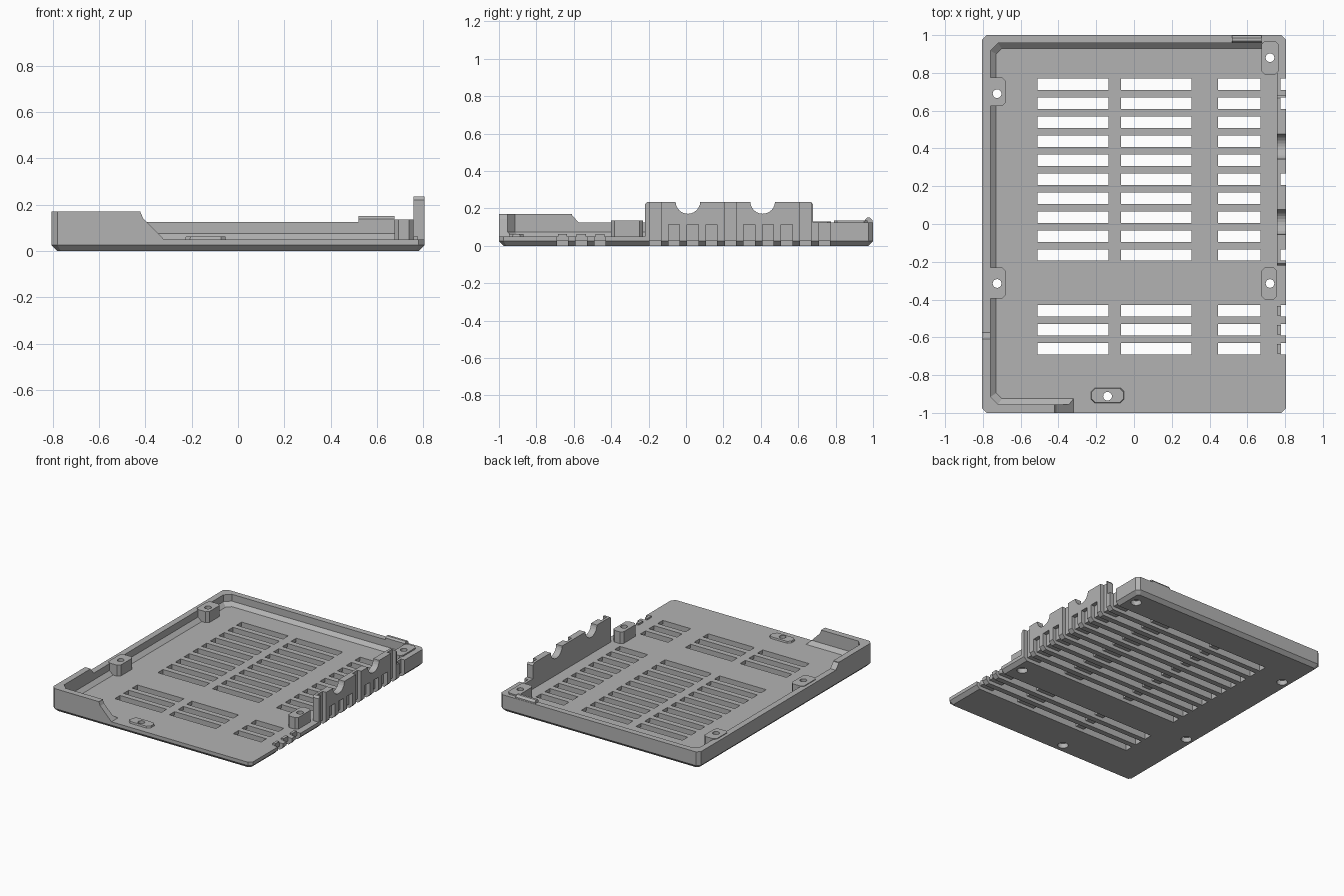
import bpy, bmesh, math

cube = bpy.data.objects.get("Cube")
if cube:
    bpy.data.objects.remove(cube)

grey = bpy.data.materials.new("plain grey")
grey.use_nodes = True
colour = (0.45, 0.45, 0.45, 1)
grey.diffuse_color = colour
grey.node_tree.nodes["Principled BSDF"].inputs["Base Color"].default_value = colour


def build(name, solids):
    """Make one object from solids, each a list of matching rings of points."""
    bm = bmesh.new()
    for rings in solids:
        loops = [[bm.verts.new(p) for p in ring] for ring in rings]
        n = len(loops[0])
        for a, b in zip(loops, loops[1:]):
            for i in range(n):
                j = (i + 1) % n
                bm.faces.new((a[i], a[j], b[j], b[i]))
        bm.faces.new(loops[0][::-1])
        bm.faces.new(loops[-1])
    bmesh.ops.recalc_face_normals(bm, faces=bm.faces)
    mesh = bpy.data.meshes.new(name)
    bm.to_mesh(mesh)
    bm.free()
    mesh.materials.append(grey)
    ob = bpy.data.objects.new(name, mesh)
    bpy.context.collection.objects.link(ob)
    return ob


def rect(x0, x1, y0, y1, z, c=0.0):
    """Rectangle ring at height z, with corners cut by c."""
    if c == 0:
        return [(x0, y0, z), (x1, y0, z), (x1, y1, z), (x0, y1, z)]
    return [(x0 + c, y0, z), (x1 - c, y0, z), (x1, y0 + c, z), (x1, y1 - c, z),
            (x1 - c, y1, z), (x0 + c, y1, z), (x0, y1 - c, z), (x0, y0 + c, z)]


def box(x0, x1, y0, y1, z0, z1, c=0.0):
    return [rect(x0, x1, y0, y1, z0, c), rect(x0, x1, y0, y1, z1, c)]


def along_x(profile, x0, x1):
    return [[(x, y, z) for y, z in profile] for x in (x0, x1)]


def along_y(profile, y0, y1):
    return [[(x, y, z) for x, z in profile] for y in (y0, y1)]


def disc(x, y, z, r, n=24):
    return [(x + r * math.cos(math.tau * i / n), y + r * math.sin(math.tau * i / n), z)
            for i in range(n)]


def cut(ob, *cutters):
    bpy.context.view_layer.objects.active = ob
    for cutter in cutters:
        mod = ob.modifiers.new("cut", 'BOOLEAN')
        mod.operation = 'DIFFERENCE'
        mod.solver = 'EXACT'
        mod.object = cutter
        bpy.ops.object.modifier_apply(modifier=mod.name)


W, FLOOR, RIM = 0.805, 0.05, 0.125
rows = [0.74 - 0.1005 * i for i in range(10)]
front_rows = [-0.46, -0.56, -0.66]
all_rows = rows + front_rows

# Cutters: tray interior, open front, lowered rim
interior = build("interior_cutter", [[
    rect(-0.73, 1.2, -0.925, 0.93, FLOOR, 0.03),
    rect(-0.76, 1.2, -0.955, 0.957, 0.075, 0.04),
    rect(-0.76, 1.2, -0.955, 0.957, 0.4, 0.04)]])
front_gap = build("front_gap_cutter", [along_y(
    [(-0.32, FLOOR), (-0.41, 0.142), (-0.42, 0.165), (-0.42, 0.4), (1, 0.4), (1, FLOOR)],
    -1.2, -0.8)])
side_gap = build("side_gap_cutter", [box(0.7, 1, -1.2, 0.7, FLOOR, 0.4)])
rim_step = build("rim_step_cutter", [along_x(
    [(-0.61, 0.4), (-0.61, 0.165), (-0.575, RIM), (1.2, RIM), (1.2, 0.4)], -1, 1)])

# Cutters: underside grooves, vent windows, outer pockets
grooves = build("groove_cutter", [
    box(-0.51, 1, y - 0.03, y + 0.03, -0.1, 0.025) for y in all_rows])
windows = build("window_cutter", [
    box(x0, x1, y - 0.03, y + 0.03, -0.1, 0.1) for y in all_rows
    for x0, x1 in ((-0.51, -0.135), (-0.07, 0.305), (0.445, 0.67))])
tall = (0, 1, 5, 9)
pockets = build("pocket_cutter", [
    box(0.776, 1, y - 0.03, y + 0.03, -0.1, 0.4 if i in tall or i > 9 else 0.115)
    for i, y in enumerate(all_rows)])

# Cutter: screw holes with wider recess underneath
screws = [(-0.725, 0.69), (-0.725, -0.315), (0.72, 0.88), (0.72, -0.315), (-0.14, -0.912)]
holes = build("screw_hole_cutter", [
    [disc(x, y, -0.1, 0.036), disc(x, y, 0.035, 0.036),
     disc(x, y, 0.035, 0.023), disc(x, y, 0.4, 0.023)] for x, y in screws])

# Tray
tray = build("tray", [[
    rect(-W + 0.025, W - 0.025, -0.975, 0.975, 0, 0.015),
    rect(-W, W, -1, 1, 0.025, 0.025),
    rect(-W, W, -1, 1, 0.17, 0.025)]])
cut(tray, interior, front_gap, side_gap, rim_step, grooves, windows, pockets, holes)

# Tall port wall with two cable cradles
cradles = build("cradle_cutter", [
    [[(x, y, z) for y, z, _ in disc(yc, 0.237, 0, 0.066)] for x in (0.6, 1)]
    for yc in (0.01, 0.41)])
port_wall = build("port_wall", [along_x(
    [(-0.22, 0.03), (0.68, 0.03), (0.68, 0.22), (0.668, 0.235), (-0.208, 0.235),
     (-0.22, 0.22)], 0.757, W)])
cut(port_wall, cradles, pockets)

# Low right wall at the back corner
back_corner_wall = build("back_corner_wall", [box(0.757, W, 0.67, 0.975, 0.03, RIM)])
cut(back_corner_wall, pockets)

# Screw bosses
bosses = build("screw_bosses", [
    box(-0.78, -0.68, 0.625, 0.775, 0.03, 0.13, 0.018),
    box(-0.78, -0.68, -0.395, -0.23, 0.03, 0.13, 0.018),
    box(0.675, 0.765, 0.79, 0.97, 0.03, 0.135, 0.018),
    box(0.675, 0.757, -0.4, -0.23, 0.03, 0.135, 0.018),
    [rect(-0.23, -0.05, -0.95, -0.865, 0.04, 0.02),
     rect(-0.225, -0.055, -0.945, -0.87, 0.062, 0.02)]])
cut(bosses, holes)

# Latch ridge on the back rim
build("back_latch", [along_x(
    [(0.957, 0.1), (0.998, 0.1), (0.998, 0.135), (0.985, 0.15), (0.968, 0.15),
     (0.957, 0.138)], 0.52, 0.675)])

# Small stops along the front part of the right edge
build("edge_stops", [box(0.757, 0.777, y - 0.025, y + 0.025, 0.03, 0.062)
                     for y in front_rows])

for cutter in (interior, front_gap, side_gap, rim_step, grooves, windows, pockets,
               holes, cradles):
    bpy.data.objects.remove(cutter)
